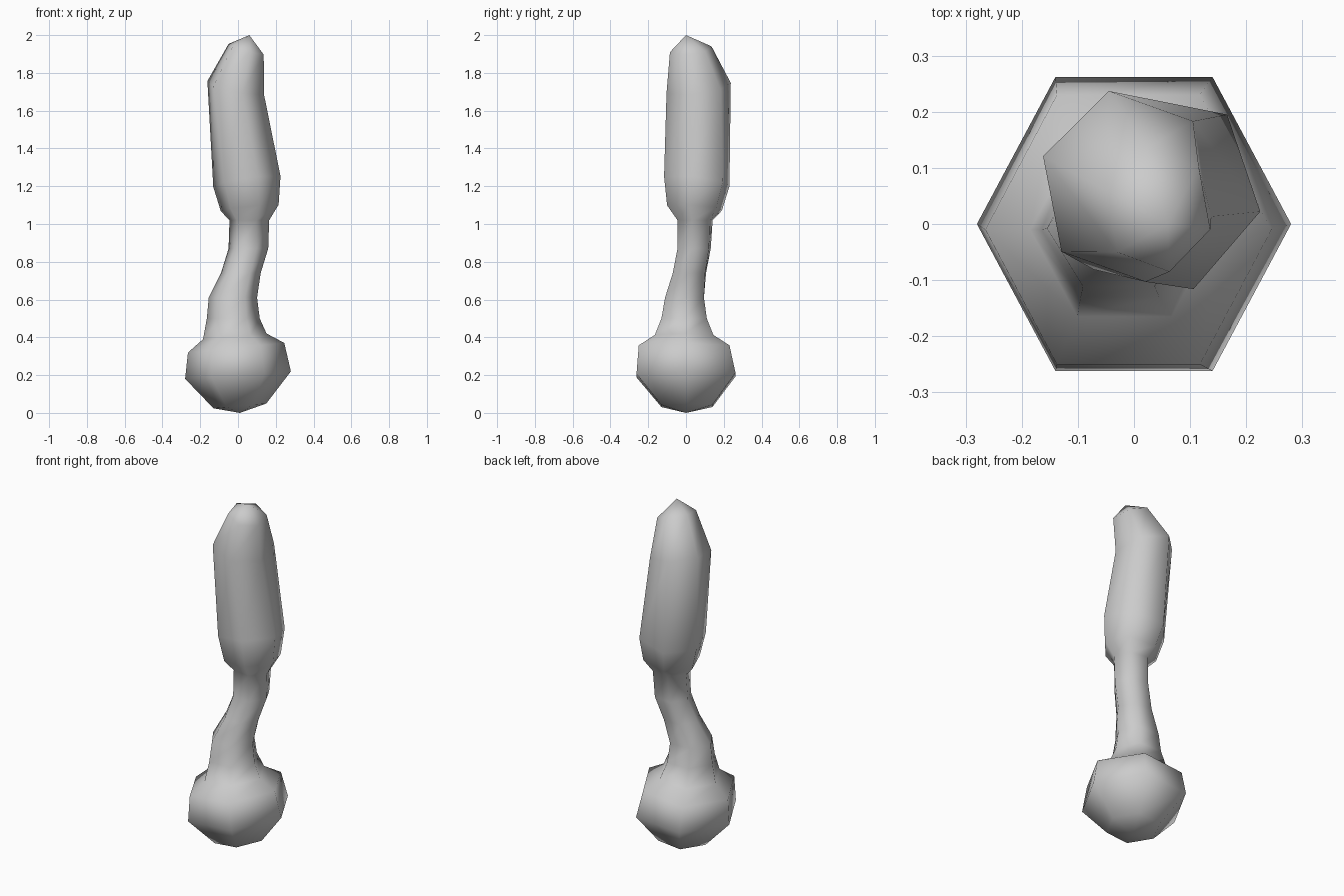
import bpy
import bmesh
from math import cos, sin, radians

SIDES = 6

default_cube = bpy.data.objects.get("Cube")
if default_cube:
    bpy.data.objects.remove(default_cube, do_unlink=True)

# One matte grey for the whole body
grey = bpy.data.materials.new("plain grey")
grey.use_nodes = True
grey.diffuse_color = (0.6, 0.6, 0.6, 1)
shader = grey.node_tree.nodes["Principled BSDF"]
shader.inputs["Base Color"].default_value = grey.diffuse_color

# Each section: height, centre x, centre y, half width, half depth, turn, slope x, slope y
base_knob = [
    (.037, .01, .005, .14, .135, 0, .09, 0),
    (.2, 0, 0, .28, .262, 0, .07, .01),
    (.345, -.01, -.01, .255, .24, 0, .1, 0),
    (.405, -.017, -.01, .168, .155, 0, .09, 0),
]
stem = [
    (.5, -.025, -.01, .14, .12, 0, 0, 0),
    (.61, -.027, -.008, .128, .103, 0, 0, 0),
    (.74, .015, .018, .105, .088, -3, 0, 0),
    (.87, .055, .043, .105, .088, -6, 0, 0),
    (1.02, .06, .048, .105, .093, -9, 0, 0),
]
grip = [
    (1.085, .062, .045, .153, .145, -11, .1, -.06),
    (1.225, .047, .057, .178, .173, -11, .14, -.1),
    (1.72, -.012, .067, .15, .17, -18, -.2, .12),
    (1.925, .043, .025, .093, .11, -18, -.27, .09),
]


def add_ring(bm, z, cx, cy, half_w, half_d, turn, slope_x, slope_y):
    """Hexagonal section stretched to its half width and half depth, then tilted."""
    angles = [radians(turn + 360 * i / SIDES) for i in range(SIDES)]
    fit_x = half_w / max(cos(a) for a in angles)
    fit_y = half_d / max(sin(a) for a in angles)
    ring = []
    for a in angles:
        dx, dy = fit_x * cos(a), fit_y * sin(a)
        ring.append(bm.verts.new((cx + dx, cy + dy, z + slope_x * dx + slope_y * dy)))
    return ring


def cap(bm, ring, tip):
    """Close an end with a fan to a point."""
    point = bm.verts.new(tip)
    for i in range(SIDES):
        bm.faces.new((ring[i], ring[(i + 1) % SIDES], point))


# Loft knob, stem and grip into one continuous skin
bm = bmesh.new()
rings = [add_ring(bm, *section) for section in base_knob + stem + grip]
for low, high in zip(rings, rings[1:]):
    for i in range(SIDES):
        j = (i + 1) % SIDES
        bm.faces.new((low[i], low[j], high[j], high[i]))
cap(bm, rings[0], (.01, 0, 0))
cap(bm, rings[-1], (.06, 0, 2))
bmesh.ops.recalc_face_normals(bm, faces=bm.faces)

mesh = bpy.data.meshes.new("knobbed_handle")
bm.to_mesh(mesh)
bm.free()
mesh.materials.append(grey)
mesh.shade_smooth()
handle = bpy.data.objects.new("knobbed_handle", mesh)
bpy.context.collection.objects.link(handle)
